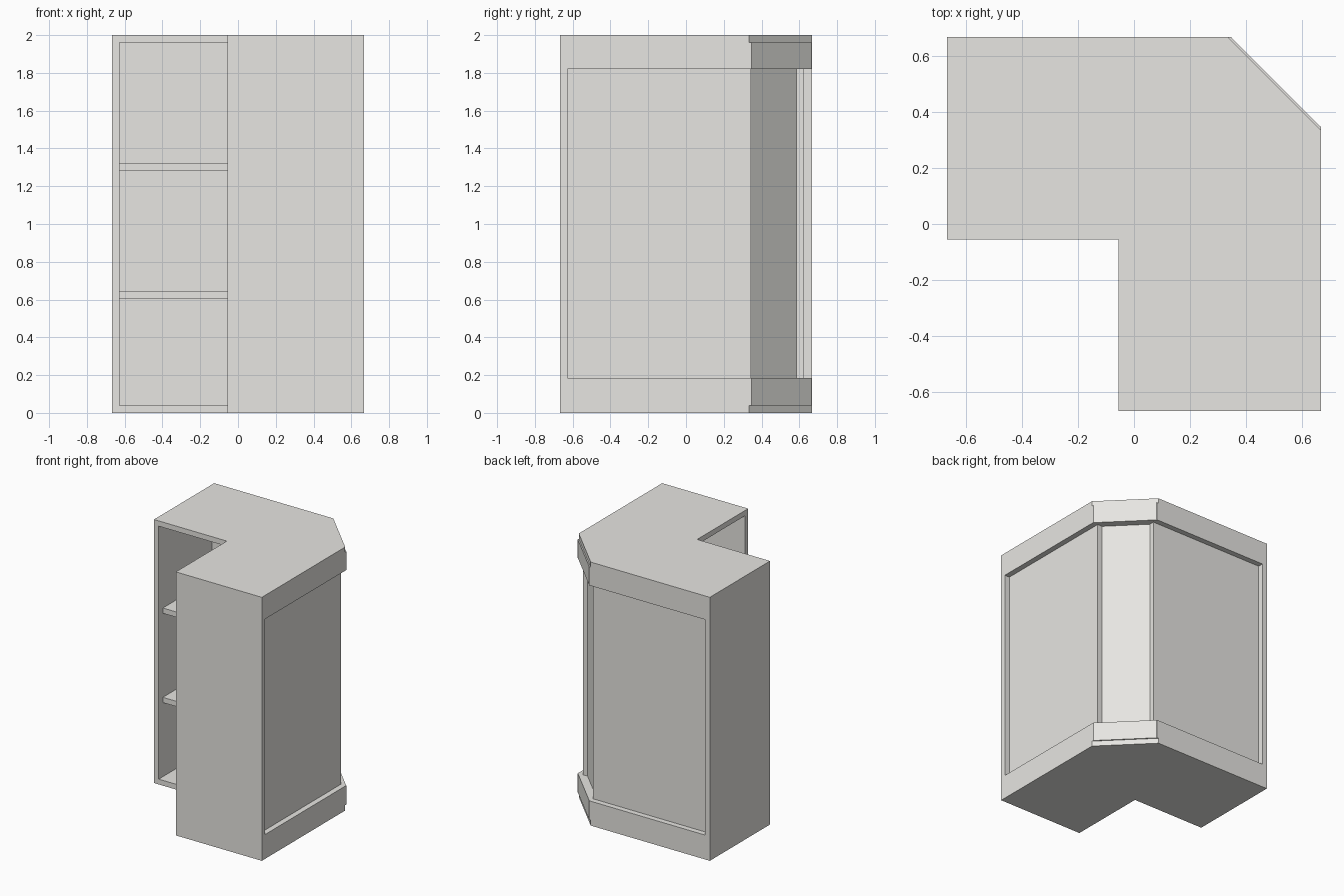
import bpy, bmesh

if "Cube" in bpy.data.objects:
    bpy.data.objects.remove(bpy.data.objects["Cube"])

wood = bpy.data.materials.new("warm_light_grey")
wood.diffuse_color = (0.80, 0.79, 0.76, 1)
wood.use_nodes = True
wood.node_tree.nodes["Principled BSDF"].inputs["Base Color"].default_value = wood.diffuse_color

OUT = 0.667     # outer half width
T = 0.04        # board thickness
FRONT = -0.055  # open front edge of each wing
H = 2.0


def prism(name, outline, z0, z1):
    """Upright board from a plan outline."""
    bm = bmesh.new()
    face = bm.faces.new([bm.verts.new((x, y, z0)) for x, y in outline])
    ext = bmesh.ops.extrude_face_region(bm, geom=[face])
    for v in ext["geom"]:
        if isinstance(v, bmesh.types.BMVert):
            v.co.z = z1
    bmesh.ops.recalc_face_normals(bm, faces=bm.faces[:])
    me = bpy.data.meshes.new(name)
    bm.to_mesh(me)
    bm.free()
    me.materials.append(wood)
    ob = bpy.data.objects.new(name, me)
    bpy.context.collection.objects.link(ob)
    return ob


def rect(x0, x1, y0, y1):
    return [(x0, y0), (x1, y0), (x1, y1), (x0, y1)]


def swap(pts):
    """Mirror a plan outline across the corner diagonal."""
    return [(-0.0 + y, x) for x, y in pts]


def corner_plan(lo, hi, front, cut):
    """L-shaped board with its outer corner cut along x + y = cut."""
    return [(lo, front), (front, front), (front, lo), (hi, lo),
            (hi, cut - hi), (cut - hi, hi), (lo, hi)]


def diagonal(outer, inner, half):
    """Board lying across the cut corner, square ended."""
    return [(outer / 2 + half, outer / 2 - half), (outer / 2 - half, outer / 2 + half),
            (inner / 2 - half, inner / 2 + half), (inner / 2 + half, inner / 2 - half)]


# top and bottom boards
for name, z in (("bottom_board", 0), ("top_board", H - T)):
    prism(name, corner_plan(-OUT, OUT, FRONT, 1.0), z, z + T)

# shelves, set back from the open fronts
for i, z in enumerate((0.602, 1.28)):
    prism(f"shelf_{i + 1}", corner_plan(-OUT + T, 0.587, -0.005, 0.90), z, z + T)

# matching boards of the two wings
end = rect(-OUT, -OUT + T, FRONT, OUT)
panel = rect(-OUT + T, 0.345, 0.585, 0.625)
rail = rect(-OUT + T, 0.348, 0.625, OUT)
for side, f in (("back", lambda p: p), ("right", swap)):
    prism(f"{side}_wing_end", f(end), T, H - T)
    prism(f"{side}_panel", f(panel), T, H - T)
    prism(f"{side}_lower_rail", f(rail), T, 0.185)
    prism(f"{side}_upper_rail", f(rail), 1.82, H - T)

# boards across the cut corner
prism("corner_panel", diagonal(0.93, 0.875, 0.12), T, H - T)
for name, z0, z1 in (("corner_lower_rail", T, 0.185), ("corner_upper_rail", 1.82, H - T)):
    prism(name, diagonal(1.012, 0.93, 0.158), z0, z1)
